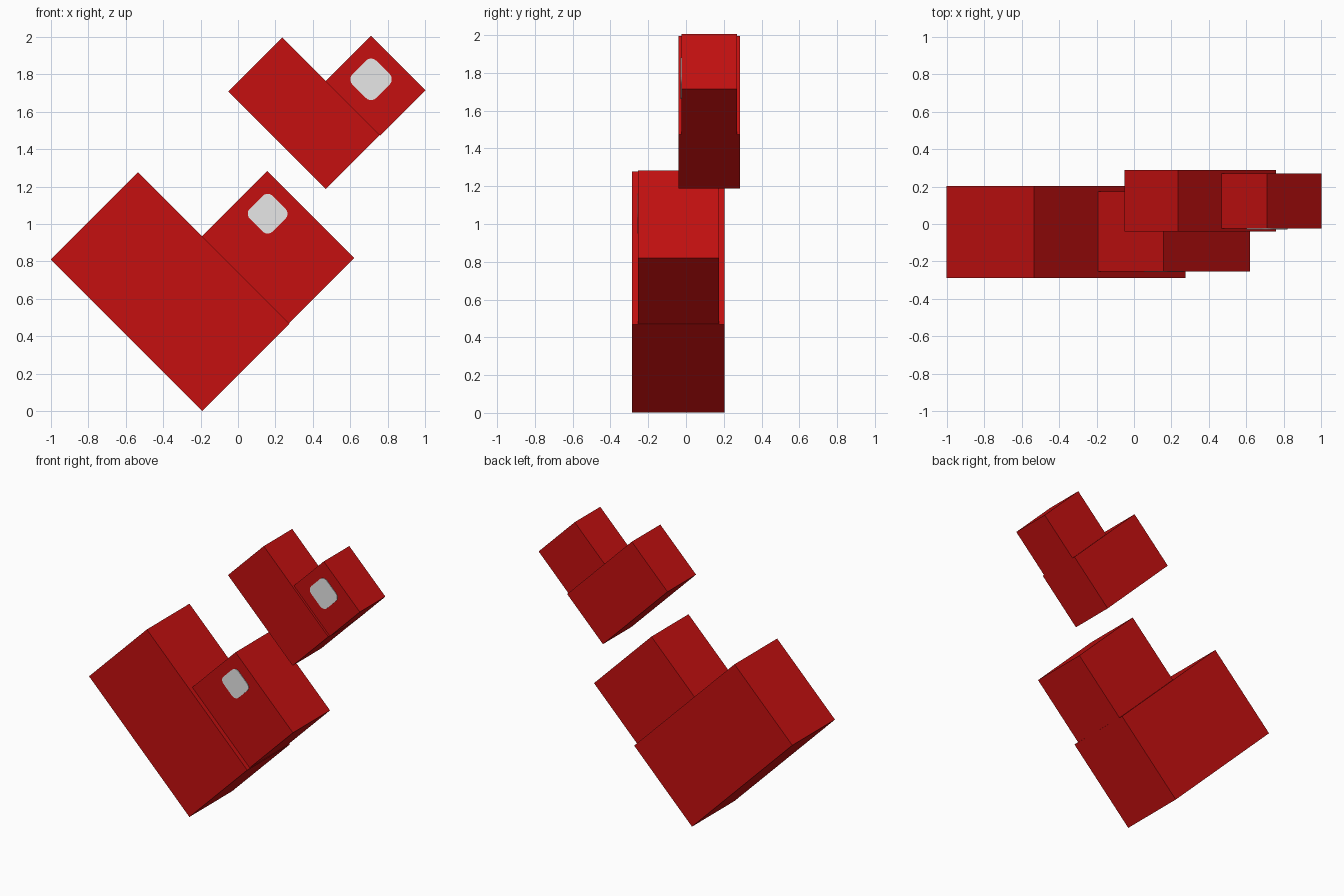
import bpy
import bmesh
from math import radians, sqrt
from mathutils import Matrix

cube = bpy.data.objects.get("Cube")
if cube:
    bpy.data.objects.remove(cube, do_unlink=True)


def material(name, rgb):
    mat = bpy.data.materials.new(name)
    mat.use_nodes = True
    colour = (*rgb, 1)
    mat.diffuse_color = colour
    mat.node_tree.nodes["Principled BSDF"].inputs["Base Color"].default_value = colour
    return mat


RED = material("deep red", (0.556, 0.005, 0.005))
GREY = material("light grey", (0.8, 0.8, 0.8))
TILT = Matrix.Rotation(radians(45), 4, "Y")


def tilted_block(name, centre, size, mat, corner=0):
    """Block turned 45 degrees in the front plane, with optional round corners."""
    bm = bmesh.new()
    bmesh.ops.create_cube(bm, size=1, matrix=Matrix.Diagonal((*size, 1)))
    if corner:
        edges = [e for e in bm.edges
                 if abs(e.verts[0].co.y - e.verts[1].co.y) > size[1] / 2]
        bmesh.ops.bevel(bm, geom=edges, offset=corner, segments=5,
                        profile=0.5, affect="EDGES")
    bm.transform(TILT)
    mesh = bpy.data.meshes.new(name)
    bm.to_mesh(mesh)
    bm.free()
    mesh.materials.append(mat)
    obj = bpy.data.objects.new(name, mesh)
    obj.location = centre
    bpy.context.collection.objects.link(obj)
    return obj


def block_between(name, left, right, half_run, y_range):
    """Block from its left and right corners; half_run is the x run of the short side."""
    (lx, lz), (rx, rz) = left, right
    y0, y1 = y_range
    centre = ((lx + rx) / 2, (y0 + y1) / 2, (lz + rz) / 2)
    long_side = (rx - lx - half_run) * sqrt(2)
    tilted_block(name, centre, (long_side, y1 - y0, half_run * sqrt(2)), RED)


# Large heart: long body, shorter lobe and highlight on the lobe
block_between("large_heart_body", (-1, 0.812), (0.275, 0.467), 0.466, (-0.287, 0.204))
block_between("large_heart_lobe", (-0.193, 0.932), (0.62, 0.82), 0.35, (-0.253, 0.174))
tilted_block("large_heart_highlight", (0.158, -0.254, 1.055),
             (0.172, 0.006, 0.172), GREY, 0.037)

# Small heart
block_between("small_heart_body", (-0.052, 1.708), (0.757, 1.475), 0.288, (-0.041, 0.287))
block_between("small_heart_lobe", (0.467, 1.763), (1, 1.714), 0.242, (-0.025, 0.269))
tilted_block("small_heart_highlight", (0.71, -0.026, 1.772),
             (0.18, 0.006, 0.18), GREY, 0.04)
